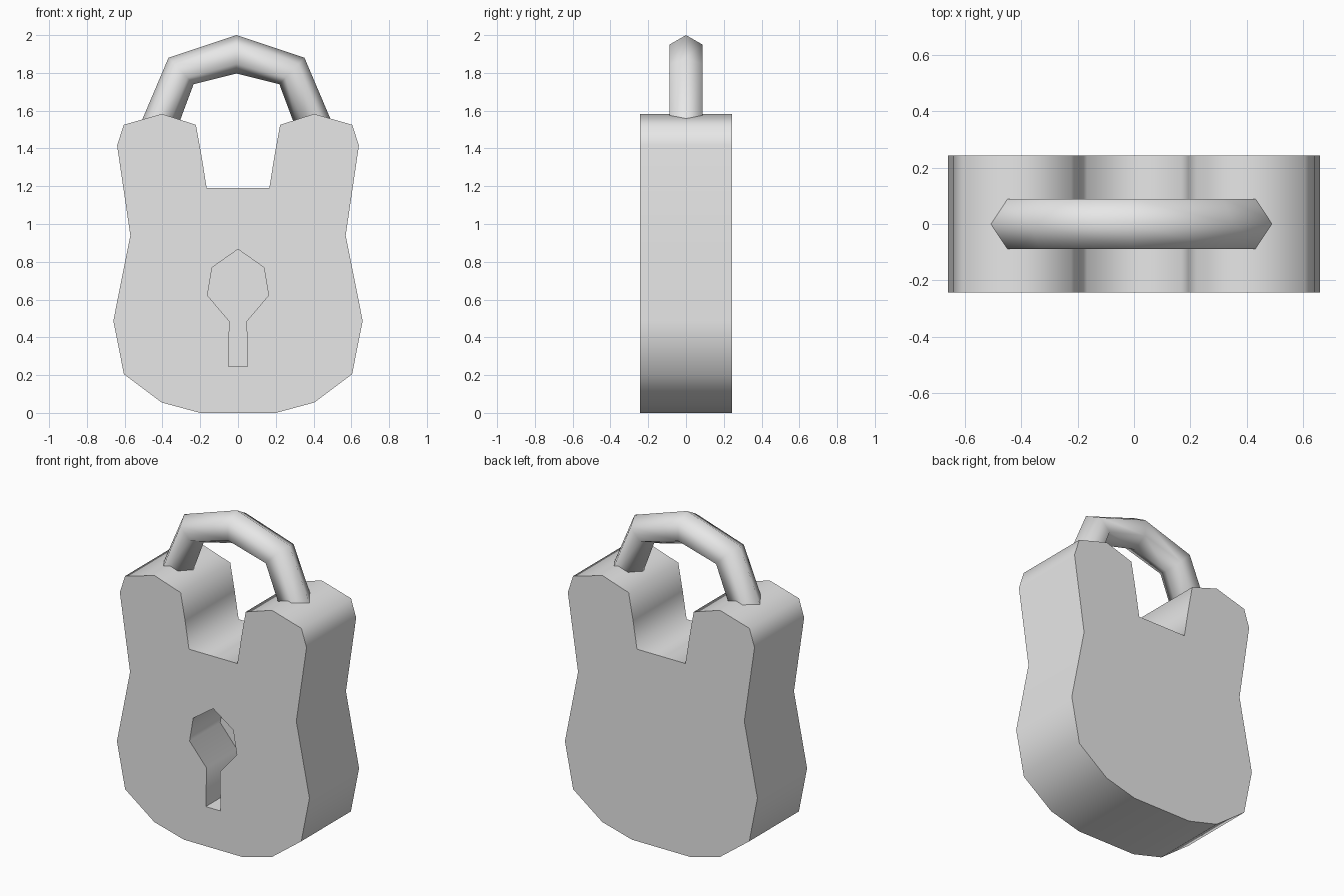
import bpy, bmesh, math
from mathutils import Vector

cube = bpy.data.objects.get("Cube")
if cube:
    bpy.data.objects.remove(cube, do_unlink=True)

metal = bpy.data.materials.new("light_grey_metal")
metal.use_nodes = True
metal.diffuse_color = (0.8, 0.8, 0.8, 1)
metal.node_tree.nodes["Principled BSDF"].inputs["Base Color"].default_value = (0.8, 0.8, 0.8, 1)

HALF_DEPTH = 0.243
KEYHOLE_DEPTH = 0.3


def finish(bm, name):
    bmesh.ops.recalc_face_normals(bm, faces=bm.faces)
    mesh = bpy.data.meshes.new(name)
    bm.to_mesh(mesh)
    bm.free()
    mesh.materials.append(metal)
    obj = bpy.data.objects.new(name, mesh)
    bpy.context.collection.objects.link(obj)
    bpy.ops.object.select_all(action='DESELECT')
    obj.select_set(True)
    bpy.context.view_layer.objects.active = obj
    bpy.ops.object.shade_smooth_by_angle(angle=math.radians(87))
    return obj


def mirrored(half):
    """Close a right-hand profile with its mirror image."""
    return half + [(-x, z) for x, z in reversed(half) if x != 0]


def ring(bm, profile, y):
    return [bm.verts.new((x, y, z)) for x, z in profile]


def bridge(bm, a, b):
    for i in range(len(a)):
        j = (i + 1) % len(a)
        bm.faces.new((a[i], a[j], b[j], b[i]))


# Lock body: wavy outline with a notch on top and a blind keyhole in the front
body_outline = mirrored([
    (0.2, 0), (0.404, 0.055), (0.604, 0.205), (0.66, 0.487), (0.57, 0.94),
    (0.64, 1.415), (0.605, 1.525), (0.403, 1.583), (0.223, 1.525),
    (0.193, 1.36), (0.166, 1.19)])
keyhole_outline = mirrored([
    (0, 0.866), (0.137, 0.77), (0.162, 0.622), (0.045, 0.485), (0.051, 0.245)])

bm = bmesh.new()
front = ring(bm, body_outline, -HALF_DEPTH)
back = ring(bm, body_outline, HALF_DEPTH)
hole_front = ring(bm, keyhole_outline, -HALF_DEPTH)
hole_floor = ring(bm, keyhole_outline, -HALF_DEPTH + KEYHOLE_DEPTH)
bridge(bm, front, back)
bridge(bm, hole_front, hole_floor)
bm.faces.new(back)
bm.faces.new(hole_floor)
rim = [bm.edges.get((loop[i - 1], loop[i]))
       for loop in (front, hole_front) for i in range(len(loop))]
bmesh.ops.triangle_fill(bm, edges=rim, use_beauty=True, normal=(0, -1, 0))
finish(bm, "lock_body")

# Shackle: six-sided bar through five stations, each an outer and inner point
stations = [((0.53, 1.48), (0.343, 1.43)), ((0.36, 1.88), (0.227, 1.74)),
            ((0, 2.0), (0, 1.797))]
stations += [((-o[0], o[1]), (-i[0], i[1])) for o, i in reversed(stations[:2])]

bm = bmesh.new()
rings = []
for outer, inner in stations:
    o = Vector((outer[0] - 0.008, 0, outer[1]))
    i = Vector((inner[0] - 0.008, 0, inner[1]))
    mid, half = (o + i) / 2, (o - i) / 2
    rings.append([bm.verts.new(mid + half * math.cos(k * math.pi / 3)
                               + Vector((0, 0.102 * math.sin(k * math.pi / 3), 0)))
                  for k in range(6)])
for a, b in zip(rings, rings[1:]):
    bridge(bm, a, b)
bm.faces.new(rings[0])
bm.faces.new(rings[-1])
finish(bm, "shackle")
